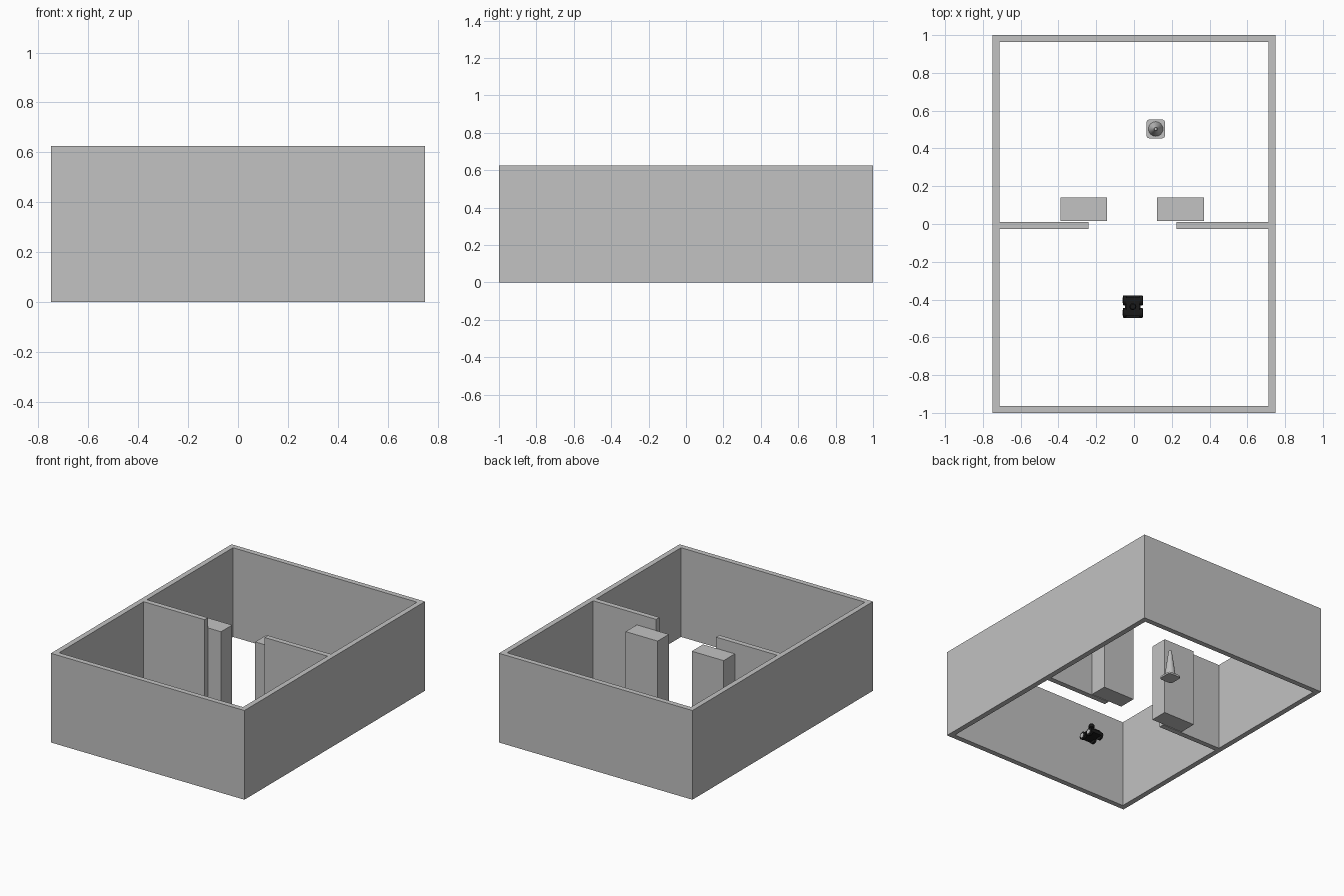
import bpy, bmesh, math
from mathutils import Vector, Matrix

if "Cube" in bpy.data.objects:
    bpy.data.objects.remove(bpy.data.objects["Cube"], do_unlink=True)


def material(name, rgb):
    m = bpy.data.materials.new(name)
    m.use_nodes = True
    m.diffuse_color = (*rgb, 1)
    m.node_tree.nodes["Principled BSDF"].inputs["Base Color"].default_value = (*rgb, 1)
    return m


GREY = material("plain grey", (0.54, 0.54, 0.54))
BLACK = material("near black", (0.01, 0.01, 0.01))


def finish(name, bm, mat, smooth=False):
    bmesh.ops.recalc_face_normals(bm, faces=bm.faces)
    me = bpy.data.meshes.new(name)
    bm.to_mesh(me)
    bm.free()
    me.materials.append(mat)
    ob = bpy.data.objects.new(name, me)
    bpy.context.scene.collection.objects.link(ob)
    if smooth:
        bpy.ops.object.select_all(action='DESELECT')
        ob.select_set(True)
        bpy.context.view_layer.objects.active = ob
        bpy.ops.object.shade_smooth_by_angle(angle=math.radians(35))
    return ob


def box(name, lo, hi, mat=GREY, bevel_z=0.0):
    """Box between two corners, optionally with rounded upright edges."""
    bm = bmesh.new()
    bmesh.ops.create_cube(bm, size=1)
    lo, hi = Vector(lo), Vector(hi)
    for v in bm.verts:
        v.co = Vector([(lo[i] + hi[i]) / 2 + v.co[i] * (hi[i] - lo[i]) for i in range(3)])
    if bevel_z:
        upright = [e for e in bm.edges
                   if abs(e.verts[0].co.z - e.verts[1].co.z) > 1e-5]
        bmesh.ops.bevel(bm, geom=upright, offset=bevel_z, segments=4,
                        profile=0.5, affect='EDGES')
    return finish(name, bm, mat)


def lathe(name, profile, centre, mat, axis='Z', segments=32):
    """Spin a (radius, height) profile about an upright or sideways axis."""
    bm = bmesh.new()
    rings = [[bm.verts.new((r * math.cos(a), r * math.sin(a), z))
              for a in (2 * math.pi * k / segments for k in range(segments))]
             for r, z in profile]
    for a, b in zip(rings, rings[1:]):
        for k in range(segments):
            n = (k + 1) % segments
            bm.faces.new((a[k], a[n], b[n], b[k]))
    bm.faces.new(rings[0])
    bm.faces.new(rings[-1])
    if axis == 'X':
        bm.transform(Matrix.Rotation(math.pi / 2, 4, 'Y'))
    bm.transform(Matrix.Translation(centre))
    return finish(name, bm, mat, smooth=True)


# Outer walls: one open rectangular ring, with no floor or roof
H, T, X, Y = 0.625, 0.037, 0.75, 1.0
bm = bmesh.new()
loops = []
for inset in (0, T):
    for z in (0, H):
        loops.append([bm.verts.new((sx * (X - inset), sy * (Y - inset), z))
                      for sx, sy in ((-1, -1), (1, -1), (1, 1), (-1, 1))])
out_lo, out_hi, in_lo, in_hi = loops
for a, b in ((out_lo, out_hi), (out_hi, in_hi), (in_hi, in_lo), (in_lo, out_lo)):
    for k in range(4):
        n = (k + 1) % 4
        bm.faces.new((a[k], a[n], b[n], b[k]))
finish("outer_walls", bm, GREY)

# Partition with a central doorway
box("partition_right", (-X + T, -0.027, 0), (-0.24, 0.01, H))
box("partition_left", (0.225, -0.027, 0), (X - T, 0.01, H))

# Two upright blocks behind the doorway
box("block_right", (-0.39, 0.016, 0), (-0.143, 0.14, 0.55))
box("block_left", (0.122, 0.016, 0), (0.37, 0.14, 0.55))

# Marker cone on a rounded square foot
CX, CY = 0.115, 0.503
box("cone_foot", (CX - 0.05, CY - 0.05, 0), (CX + 0.05, CY + 0.05, 0.013), bevel_z=0.018)
lathe("cone_body", [(0.039, 0.012), (0.036, 0.02), (0.011, 0.2), (0.008, 0.206),
                    (0.005, 0.206), (0.005, 0.19)], (CX, CY, 0), GREY)

# Small four-wheeled vehicle
VX, VY = -0.006, -0.4375
box("vehicle_chassis", (VX - 0.041, VY - 0.06, 0.018), (VX + 0.041, VY + 0.06, 0.042), BLACK, 0.006)
box("vehicle_deck", (VX - 0.036, VY - 0.05, 0.042), (VX + 0.036, VY + 0.05, 0.056), BLACK, 0.006)
for sx, side in ((-1, "right"), (1, "left")):
    for sy, end in ((-1, "front"), (1, "rear")):
        at = (VX + sx * 0.043, VY + sy * 0.033, 0.027)
        lathe(f"wheel_{end}_{side}", [(0.022, -0.010), (0.027, -0.007),
                                      (0.027, 0.007), (0.022, 0.010)], at, BLACK, 'X', 24)
        hub = (VX + sx * 0.0525, at[1], at[2])
        lathe(f"hub_{end}_{side}", [(0.015, -0.0015), (0.015, 0.0015)], hub, GREY, 'X', 20)

# Sensor mast on the deck
lathe("sensor_mast", [(0.014, 0.055), (0.010, 0.085), (0.018, 0.088),
                      (0.018, 0.108), (0.013, 0.115)], (VX, VY, 0), BLACK, segments=24)
